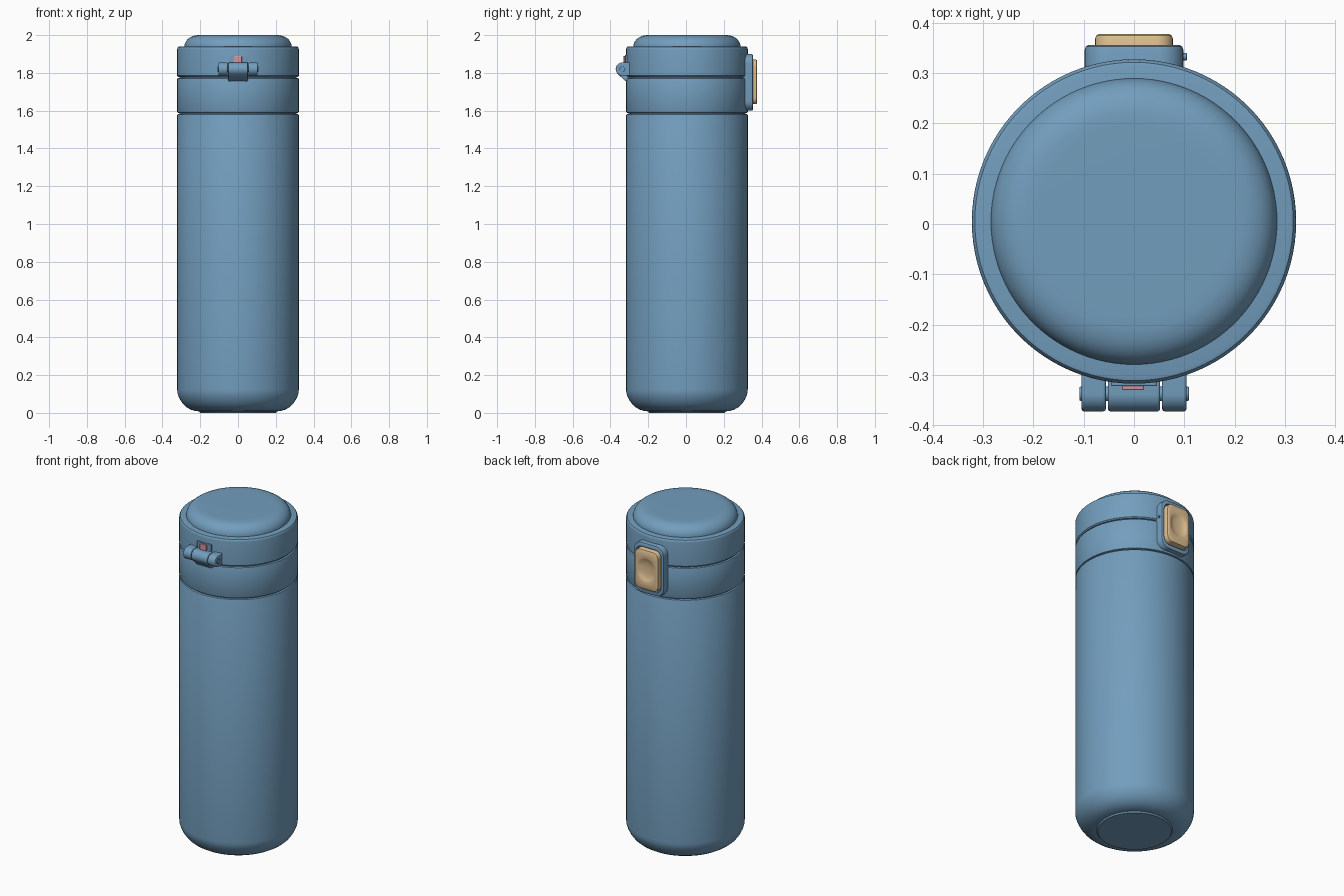
import bpy, bmesh, math

if "Cube" in bpy.data.objects:
    bpy.data.objects.remove(bpy.data.objects["Cube"])

CY = 0.005          # centre line of the flask in y
R = 0.322           # outer radius


def material(name, rgb):
    m = bpy.data.materials.new(name)
    m.diffuse_color = (*rgb, 1)
    m.use_nodes = True
    m.node_tree.nodes["Principled BSDF"].inputs["Base Color"].default_value = m.diffuse_color
    return m


BLUE = material("blue_paint", (0.17, 0.34, 0.51))
TAN = material("tan_button", (0.74, 0.53, 0.29))
PINK = material("pink_plastic", (0.65, 0.30, 0.36))


def finish(name, bm, mat, angle=35, bevel=0):
    bmesh.ops.recalc_face_normals(bm, faces=bm.faces)
    me = bpy.data.meshes.new(name)
    bm.to_mesh(me)
    bm.free()
    ob = bpy.data.objects.new(name, me)
    bpy.context.collection.objects.link(ob)
    me.materials.append(mat)
    if bevel:
        mod = ob.modifiers.new("bevel", 'BEVEL')
        mod.width, mod.segments, mod.limit_method = bevel, 3, 'ANGLE'
        mod.angle_limit = math.radians(40)
    bpy.ops.object.select_all(action='DESELECT')
    ob.select_set(True)
    bpy.context.view_layer.objects.active = ob
    bpy.ops.object.shade_smooth_by_angle(angle=math.radians(angle))
    return ob


def loft(name, loops, mat):
    """Skin a list of equal-length point loops and cap both ends."""
    bm = bmesh.new()
    rings = [[bm.verts.new(p) for p in loop] for loop in loops]
    n = len(rings[0])
    for a, b in zip(rings, rings[1:]):
        for i in range(n):
            j = (i + 1) % n
            bm.faces.new((a[i], a[j], b[j], b[i]))
    bm.faces.new(rings[0])
    bm.faces.new(rings[-1])
    return finish(name, bm, mat)


def lathe(name, profile, mat, n=96):
    angles = [2 * math.pi * i / n for i in range(n)]
    return loft(name, [[(r * math.cos(a), CY + r * math.sin(a), z) for a in angles]
                       for r, z in profile], mat)


def band(name, z0, z1, e=0.006):
    return lathe(name, [(0.2, z0), (R - e, z0), (R - e * 0.3, z0 + e * 0.3), (R, z0 + e),
                        (R, z1 - e), (R - e * 0.3, z1 - e * 0.3), (R - e, z1), (0.2, z1)], BLUE)


def rounded_loop(w, h, r, y, zc, n=10):
    """Rounded rectangle in the xz plane: half width w, half height h, corner r."""
    pts = []
    for q, (sx, sz) in enumerate([(1, 1), (-1, 1), (-1, -1), (1, -1)]):
        for i in range(n):
            a = math.pi / 2 * (q + i / (n - 1))
            k = 0.9999          # keeps neighbouring corners from coinciding
            pts.append((sx * (w - r * k) + r * k * math.cos(a), y,
                        zc + sz * (h - r * k) + r * k * math.sin(a)))
    return pts


def prism(name, profile, x0, x1, mat, bevel=0.005):
    bm = bmesh.new()
    f = bm.faces.new([bm.verts.new((x0, y, z)) for y, z in profile])
    ext = bmesh.ops.extrude_face_region(bm, geom=[f])["geom"]
    bmesh.ops.translate(bm, vec=(x1 - x0, 0, 0),
                        verts=[v for v in ext if isinstance(v, bmesh.types.BMVert)])
    return finish(name, bm, mat, bevel=bevel)


def arc(cy, cz, r, a0, a1, n=20):
    return [(cy + r * math.cos(math.radians(a0 + (a1 - a0) * i / n)),
             cz + r * math.sin(math.radians(a0 + (a1 - a0) * i / n))) for i in range(n + 1)]


# Flask body with rounded foot
lathe("body", [(0.06, 0), (0.2, 0), (0.206, 0.008), (0.225, 0.01), (0.25, 0.017),
               (0.272, 0.03), (0.29, 0.046), (0.305, 0.067), (0.316, 0.09), (0.321, 0.108),
               (R, 0.125), (R, 1.576), (R - 0.002, 1.58), (R - 0.006, 1.582), (0.2, 1.582)], BLUE)
# Dark recess that shows as the seams
lathe("seam_core", [(0.2, 1.56), (0.31, 1.56), (0.31, 1.80), (0.2, 1.80)], BLUE)
# Collar and flip lid
band("collar", 1.588, 1.773)
lathe("lid", [(0.2, 1.779), (R - 0.006, 1.779), (R, 1.785), (R, 1.925), (0.3205, 1.932),
              (0.316, 1.938), (0.309, 1.94), (0.2, 1.94)], BLUE)
# Domed cap on the lid
lathe("lid_dome", [(0.2, 1.93), (0.284, 1.93), (0.284, 1.943), (0.281, 1.956), (0.275, 1.968),
                   (0.265, 1.98), (0.252, 1.989), (0.236, 1.996), (0.215, 1.9995),
                   (0.19, 2.0), (0.05, 2.0)], BLUE)

# Button housing with a recess around the button
ZB = 1.75
loft("button_housing", [rounded_loop(w, h, r, y, ZB) for w, h, r, y in [
    (0.098, 0.150, 0.050, 0.27), (0.098, 0.150, 0.050, 0.346), (0.096, 0.148, 0.048, 0.352),
    (0.091, 0.143, 0.045, 0.355), (0.084, 0.127, 0.040, 0.355), (0.082, 0.125, 0.038, 0.353),
    (0.082, 0.125, 0.038, 0.338), (0.04, 0.06, 0.03, 0.338)]], BLUE)
# Push button with a round finger dish
loft("push_button", [rounded_loop(w, h, r, y, ZB + 0.002) for w, h, r, y in [
    (0.077, 0.118, 0.034, 0.33), (0.077, 0.118, 0.034, 0.368), (0.075, 0.116, 0.032, 0.374),
    (0.070, 0.111, 0.030, 0.377), (0.058, 0.072, 0.057, 0.377), (0.054, 0.067, 0.053, 0.3755),
    (0.045, 0.055, 0.044, 0.370), (0.033, 0.040, 0.032, 0.3665), (0.018, 0.022, 0.017, 0.3645),
    (0.006, 0.007, 0.005, 0.364)]], TAN)
# Button pivot pin
prism("button_pin", arc(0.332, 1.79, 0.007, 0, 342, 19), 0.05, 0.105, BLUE, 0.001)

# Hinge: outer knuckles, centre knuckle and pin
HY, HZ, HR = -0.337, 1.82, 0.035
outer = arc(HY, HZ, HR, 90, 270) + [(-0.28, 1.785), (-0.28, 1.855)]
for side, label in ((-1, "left"), (1, "right")):
    prism("hinge_knuckle_" + label, outer, side * 0.056, side * 0.104, BLUE)
centre = arc(HY, HZ, HR, 90, 225) + [(-0.322, 1.757), (-0.28, 1.75), (-0.28, 1.855)]
prism("hinge_centre", centre, -0.052, 0.052, BLUE)
prism("hinge_pin", arc(HY, HZ, 0.014, 0, 345, 23), -0.108, 0.109, BLUE, 0.002)


def box_profile(y0, y1, z0, z1):
    return [(y0, z0), (y1, z0), (y1, z1), (y0, z1)]


# Small stop block above the hinge
prism("stop_frame", box_profile(-0.322, -0.28, 1.85, 1.896), -0.046, 0.046, BLUE, 0.003)
prism("stop_pad", box_profile(-0.330, -0.28, 1.85, 1.89), -0.024, 0.02, PINK, 0.003)
